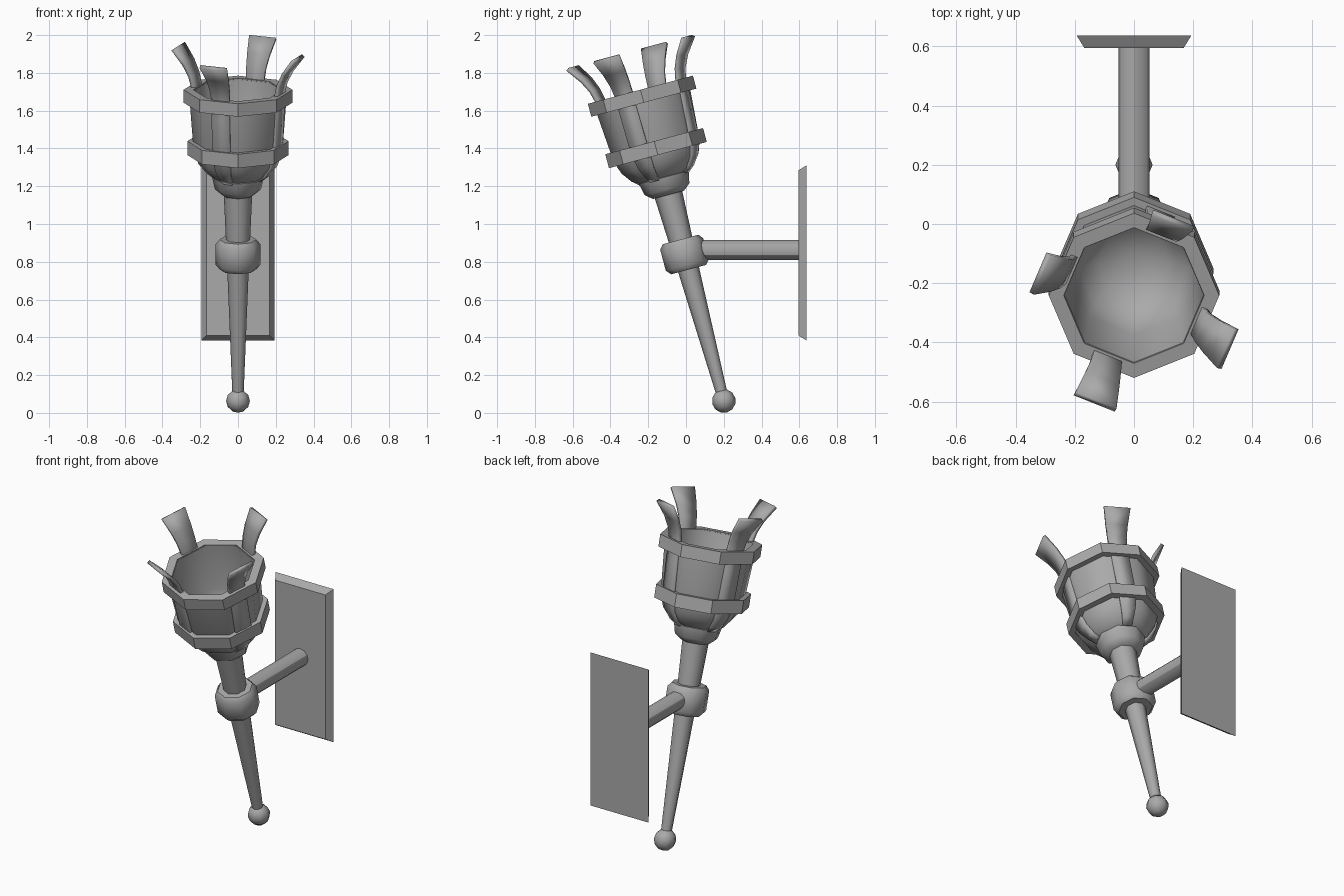
import bpy, bmesh, math
from mathutils import Matrix, Vector

cube = bpy.data.objects.get("Cube")
if cube:
    bpy.data.objects.remove(cube, do_unlink=True)

metal = bpy.data.materials.new("grey metal")
metal.use_nodes = True
GREY = (0.4, 0.4, 0.4, 1)
metal.diffuse_color = GREY
metal.node_tree.nodes["Principled BSDF"].inputs["Base Color"].default_value = GREY

# Torch frame: origin at the ball, leaning forward
TILT = Matrix.Translation((0, 0.2, 0.063)) @ Matrix.Rotation(math.radians(15), 4, 'X')


def finish(name, bm, matrix=TILT, angle=30):
    bmesh.ops.recalc_face_normals(bm, faces=bm.faces)
    mesh = bpy.data.meshes.new(name)
    bm.to_mesh(mesh)
    bm.free()
    mesh.materials.append(metal)
    ob = bpy.data.objects.new(name, mesh)
    bpy.context.collection.objects.link(ob)
    ob.matrix_world = matrix
    bpy.ops.object.select_all(action='DESELECT')
    ob.select_set(True)
    bpy.context.view_layer.objects.active = ob
    bpy.ops.object.shade_smooth_by_angle(angle=math.radians(angle))
    return ob


def lathe(name, profile, sides=8, closed=False, matrix=TILT, angle=30):
    """Turn (radius, height) points around z; closed joins last to first."""
    bm = bmesh.new()
    rings = []
    for r, h in profile:
        rings.append([bm.verts.new((r * math.cos(math.tau * i / sides),
                                    r * math.sin(math.tau * i / sides), h))
                      for i in range(sides)])
    pairs = list(zip(rings, rings[1:]))
    if closed:
        pairs.append((rings[-1], rings[0]))
    else:
        bm.faces.new(rings[0])
        bm.faces.new(rings[-1])
    for a, b in pairs:
        for i in range(sides):
            j = (i + 1) % sides
            bm.faces.new((a[i], a[j], b[j], b[i]))
    return finish(name, bm, matrix, angle)


# Ball at the foot
bm = bmesh.new()
bmesh.ops.create_uvsphere(bm, u_segments=8, v_segments=6, radius=0.063)
finish("foot_ball", bm, angle=50)

# Tapered handle, gripping band and collar
lathe("handle", [(0.03, 0.04), (0.058, 0.75), (0.077, 1.17)], angle=50)
lathe("handle_band", [(0.095, 0.72), (0.118, 0.745), (0.118, 0.86), (0.098, 0.885)], angle=46)
lathe("cup_collar", [(0.085, 1.13), (0.122, 1.16), (0.137, 1.225), (0.1, 1.24)], angle=46)

# Hollow cup with a rounded bottom
lathe("cup", [(0.1, 1.21), (0.165, 1.245), (0.21, 1.3), (0.235, 1.37), (0.26, 1.7),
              (0.235, 1.7), (0.215, 1.42), (0.185, 1.34), (0.12, 1.28), (0.04, 1.26)], angle=50)

# Hoops around the cup
for name, r, inner, low, high in (("upper_hoop", 0.288, 0.237, 1.635, 1.706),
                                  ("lower_hoop", 0.268, 0.23, 1.348, 1.424)):
    lathe(name, [(r, low), (r, high), (inner, high), (inner, low)], closed=True)

# Four straps that follow the cup and flare into prongs: (radius, height, half width)
STRAP = [(0.13, 1.225, 0.025), (0.165, 1.255, 0.032), (0.2, 1.305, 0.042), (0.225, 1.38, 0.05),
         (0.235, 1.6, 0.05), (0.237, 1.7, 0.05), (0.253, 1.765, 0.054),
         (0.285, 1.83, 0.062), (0.343, 1.91, 0.075)]
for k in range(4):
    bm = bmesh.new()
    rows = [[bm.verts.new((r, s * w, h)) for s in (-1, 1)] for r, h, w in STRAP]
    for a, b in zip(rows, rows[1:]):
        bm.faces.new((a[0], a[1], b[1], b[0]))
    turn = Matrix.Rotation(math.radians(67.5 + 90 * k), 4, 'Z')
    strap = finish("strap_prong_%d" % (k + 1), bm, TILT @ turn)
    solid = strap.modifiers.new("thickness", 'SOLIDIFY')
    solid.thickness = 0.02
    solid.offset = 0

# Arm to the wall
lathe("wall_arm", [(0.052, 0), (0.052, 0.6)], sides=12,
      matrix=Matrix.Translation((0, 0.01, 0.862)) @ Matrix.Rotation(math.radians(-90), 4, 'X'))

# Wall plate with sloped edges, wider at the back
bm = bmesh.new()
bmesh.ops.create_cube(bm, size=1)
for v in bm.verts:
    back = v.co.y > 0
    inset = 0 if back else 0.026
    v.co = Vector((math.copysign(0.194 - inset, v.co.x), 0.637 if back else 0.595,
                   0.847 + math.copysign(0.463 - inset, v.co.z)))
finish("wall_plate", bm, Matrix.Identity(4))
